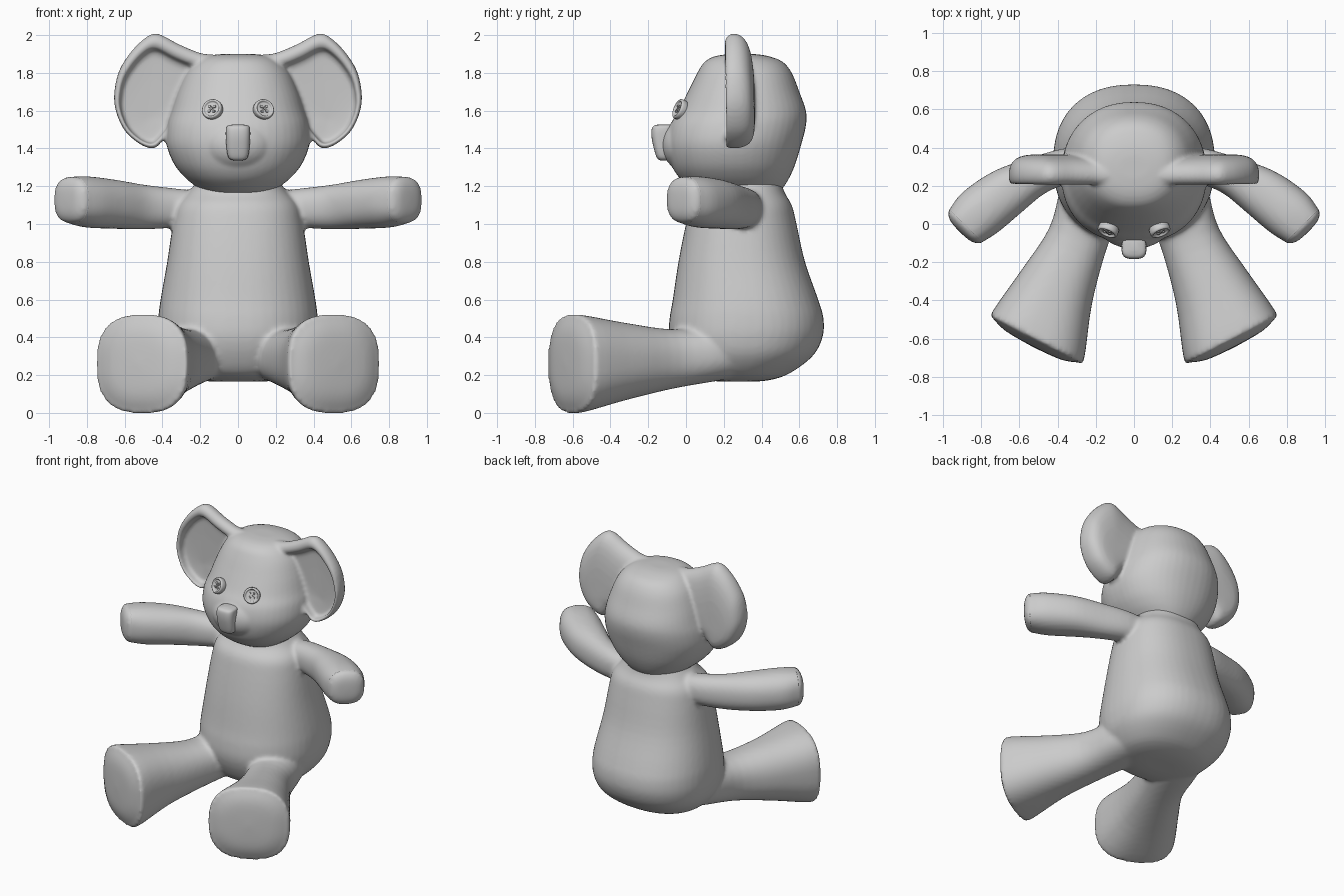
import bpy, bmesh, math
from mathutils import Vector, Matrix

if "Cube" in bpy.data.objects:
    bpy.data.objects.remove(bpy.data.objects["Cube"])


def ring(c, u, v, hu, hv, e=2.3, n=48):
    """Superellipse section centred on c, spanned by u and v."""
    c, u, v = Vector(c), Vector(u).normalized(), Vector(v).normalized()
    pts = []
    for i in range(n):
        a = 2 * math.pi * i / n
        x, y = math.cos(a), math.sin(a)
        pts.append(c + u * hu * math.copysign(abs(x) ** (2 / e), x)
                   + v * hv * math.copysign(abs(y) ** (2 / e), y))
    return pts


def catmull(a, b, c, d, t):
    return 0.5 * (2 * b + (c - a) * t + (2 * a - 5 * b + 4 * c - d) * t * t
                  + (3 * b - a - 3 * c + d) * t ** 3)


def loft(bm, rings, s=1, sub=4):
    """Skin smoothly through rings; s=-1 mirrors in x."""
    k, rows = len(rings), []
    for i in range(k - 1):
        q = [rings[max(0, min(k - 1, j))] for j in range(i - 1, i + 3)]
        for m in range(sub):
            rows.append([catmull(*p, m / sub) for p in zip(*q)])
    rows.append(rings[-1])
    vs = [[bm.verts.new((s * p.x, p.y, p.z)) for p in r] for r in rows]
    n = len(vs[0])
    for a, b in zip(vs, vs[1:]):
        for i in range(n):
            j = (i + 1) % n
            bm.faces.new((a[i], a[j], b[j], b[i]))
    bm.faces.new(vs[0])
    bm.faces.new(vs[-1])


def finish(bm, name, voxel=0, smooth=6):
    bmesh.ops.recalc_face_normals(bm, faces=bm.faces)
    me = bpy.data.meshes.new(name)
    bm.to_mesh(me)
    bm.free()
    ob = bpy.data.objects.new(name, me)
    bpy.context.collection.objects.link(ob)
    for p in me.polygons:
        p.use_smooth = True
    if voxel:
        r = ob.modifiers.new("blend", 'REMESH')
        r.mode, r.voxel_size, r.use_smooth_shade = 'VOXEL', voxel, True
        sm = ob.modifiers.new("soften", 'SMOOTH')
        sm.factor, sm.iterations = 0.5, smooth
    return ob


def seam(name, pts, s, r=0.007):
    cu = bpy.data.curves.new(name, 'CURVE')
    cu.dimensions, cu.bevel_depth, cu.bevel_resolution = '3D', r, 2
    sp = cu.splines.new('POLY')
    sp.points.add(len(pts) - 1)
    for p, q in zip(sp.points, pts):
        p.co = (s * q.x, q.y, q.z, 1)
    sp.use_cyclic_u = True
    bpy.context.collection.objects.link(bpy.data.objects.new(name, cu))


def upright(rows, e):
    """Horizontal sections from (z, half width, front y, back y)."""
    return [ring((0, (f + b) / 2, z), (1, 0, 0), (0, 1, 0), w, (b - f) / 2, e)
            for z, w, f, b in rows]


def pad(c, n, u, hu, hv, e, bulge):
    """Puffed end cap: rings shrinking along direction n."""
    return [ring(Vector(c) + Vector(n) * bulge * h, u, Z, hu * k, hv * k, e)
            for k, h in ((1, 0), (0.93, 0.45), (0.6, 0.88), (0.02, 1))]


Z = (0, 0, 1)

# Torso, legs and arms blended into one soft body
bm = bmesh.new()
loft(bm, upright([
    (.165, .12, .2, .36), (.175, .22, .1, .45), (.21, .31, 0, .55),
    (.3, .39, -.06, .67), (.4, .42, -.09, .723), (.5, .422, -.087, .728),
    (.6, .41, -.07, .70), (.8, .375, -.04, .63), (1.0, .345, 0, .585),
    (1.1, .32, .03, .56), (1.17, .26, .09, .52), (1.25, .2, .1, .5)], 2.3))

foot = ((.5, -.58, .26), (.46, -.888, 0), (.888, .46, 0), .27, .26, 2.6)
leg = [ring((.18, .3, .33), (1, .2, 0), Z, .16, .14),
       ring((.22, .15, .315), (1, .25, 0), Z, .17, .148),
       ring((.295, -.08, .285), (.93, .36, 0), Z, .16, .158),
       ring((.405, -.33, .272), (.9, .43, 0), Z, .205, .205)]
leg += pad(*foot, .07)

hand = ((.877, -.007, 1.127), (.7, -.71, 0), (.71, .7, 0), .122, .122, 2.6)
arm = [ring((.22, .32, 1.085), (0, 1, 0), Z, .085, .09),
       ring((.35, .305, 1.085), (.15, 1, 0), Z, .092, .105),
       ring((.5, .255, 1.09), (.35, .94, 0), Z, .1, .118),
       ring((.66, .17, 1.105), (.57, .82, 0), Z, .13, .13),
       ring((.8, .065, 1.117), (.68, .73, 0), Z, .14, .135)]
arm += pad(*hand, .05)

for s in (1, -1):
    loft(bm, leg, s)
    loft(bm, arm, s)
    # Stitched rims of the sole and paw pads
    c, n, u, hu, hv, e = foot
    seam("sole_seam", ring(c, u, Z, hu - .008, hv - .008, e), s)
    c, n, u, hu, hv, e = hand
    seam("paw_seam", ring(c, u, Z, hu - .006, hv - .006, e), s, .006)
finish(bm, "body", .014, 5)

# Head with snout and cupped ears
bm = bmesh.new()
loft(bm, upright([
    (1.165, .18, .08, .49), (1.2, .225, .02, .52), (1.25, .285, -.04, .55),
    (1.32, .34, -.08, .58), (1.42, .378, -.1, .61), (1.52, .375, -.085, .635),
    (1.6, .352, -.04, .635), (1.7, .32, .01, .6), (1.8, .275, .06, .56),
    (1.86, .22, .1, .51), (1.89, .16, .16, .43), (1.9, .08, .24, .36)], 2.2))
bmesh.ops.create_uvsphere(bm, u_segments=32, v_segments=20, radius=1,
                          matrix=Matrix.Translation((0, 0, 1.42))
                          @ Matrix.Diagonal((.19, .13, .14, 1)))

outline = [(.1, 1.88), (.2, 1.905), (.31, 1.95), (.43, 2.008), (.51, 1.97),
           (.59, 1.88), (.64, 1.78), (.655, 1.64), (.61, 1.51), (.53, 1.43),
           (.45, 1.4), (.4, 1.44), (.33, 1.52), (.2, 1.6), (.12, 1.75)]
pts = [Vector((x, 0, z)) for x, z in outline]
k = len(pts)
edge = [catmull(*[pts[(i + j) % k] for j in (-1, 0, 1, 2)], t / 4)
        for i in range(k) for t in range(4)]
mid = Vector((.48, 0, 1.55))
ear = [[mid + (p - mid) * f + Vector((0, y, 0)) for p in edge]
       for f, y in ((.02, .365), (.5, .36), (.8, .34), (.95, .305), (1, .26),
                    (.98, .225), (.91, .205), (.84, .215), (.8, .25),
                    (.7, .265), (.02, .275))]
for s in (1, -1):
    loft(bm, ear, s, 3)
finish(bm, "head", .012, 4)

# Nose
bm = bmesh.new()
loft(bm, [ring((0, y, z), (1, 0, 0), (0, 1, 0), w, d, 3) for z, w, y, d in (
    (1.335, .015, -.11, .02), (1.345, .045, -.115, .035), (1.38, .058, -.12, .045),
    (1.45, .064, -.125, .056), (1.5, .064, -.125, .057), (1.52, .055, -.12, .05),
    (1.528, .02, -.115, .025))])
finish(bm, "nose")

# Four-hole button eyes with crossed thread
for s in (1, -1):
    bm = bmesh.new()
    flat = [(.02, -.03), (.05, -.03), (.055, -.005), (.054, .008), (.048, .014),
            (.042, .012), (.038, .004), (.03, .003), (.002, .003)]
    loft(bm, [ring((0, 0, h), (1, 0, 0), (0, 1, 0), r, r, 2, 32)
              for r, h in flat], 1, 2)
    for a in range(4):
        turn = Matrix.Rotation(math.pi / 4 + a * math.pi / 2, 4, 'Z')
        bmesh.ops.create_cone(bm, segments=12, radius1=.009, radius2=.007,
                              depth=.01, cap_ends=True,
                              matrix=turn @ Matrix.Translation((.019, 0, .005)))
    for a in (1, 3):
        bmesh.ops.create_cube(bm, size=1, matrix=Matrix.Rotation(a * math.pi / 4, 4, 'Z')
                              @ Matrix.Translation((0, 0, .008))
                              @ Matrix.Diagonal((.04, .006, .008, 1)))
    face = Vector((s * .34, -.85, .36)).to_track_quat('Z', 'Y').to_matrix().to_4x4()
    bm.transform(Matrix.Translation((s * .137, -.036, 1.608)) @ face)
    ob = finish(bm, "button_eye")
    bpy.context.view_layer.objects.active = ob
    bpy.ops.object.select_all(action='DESELECT')
    ob.select_set(True)
    bpy.ops.object.shade_smooth_by_angle(angle=math.radians(40))
